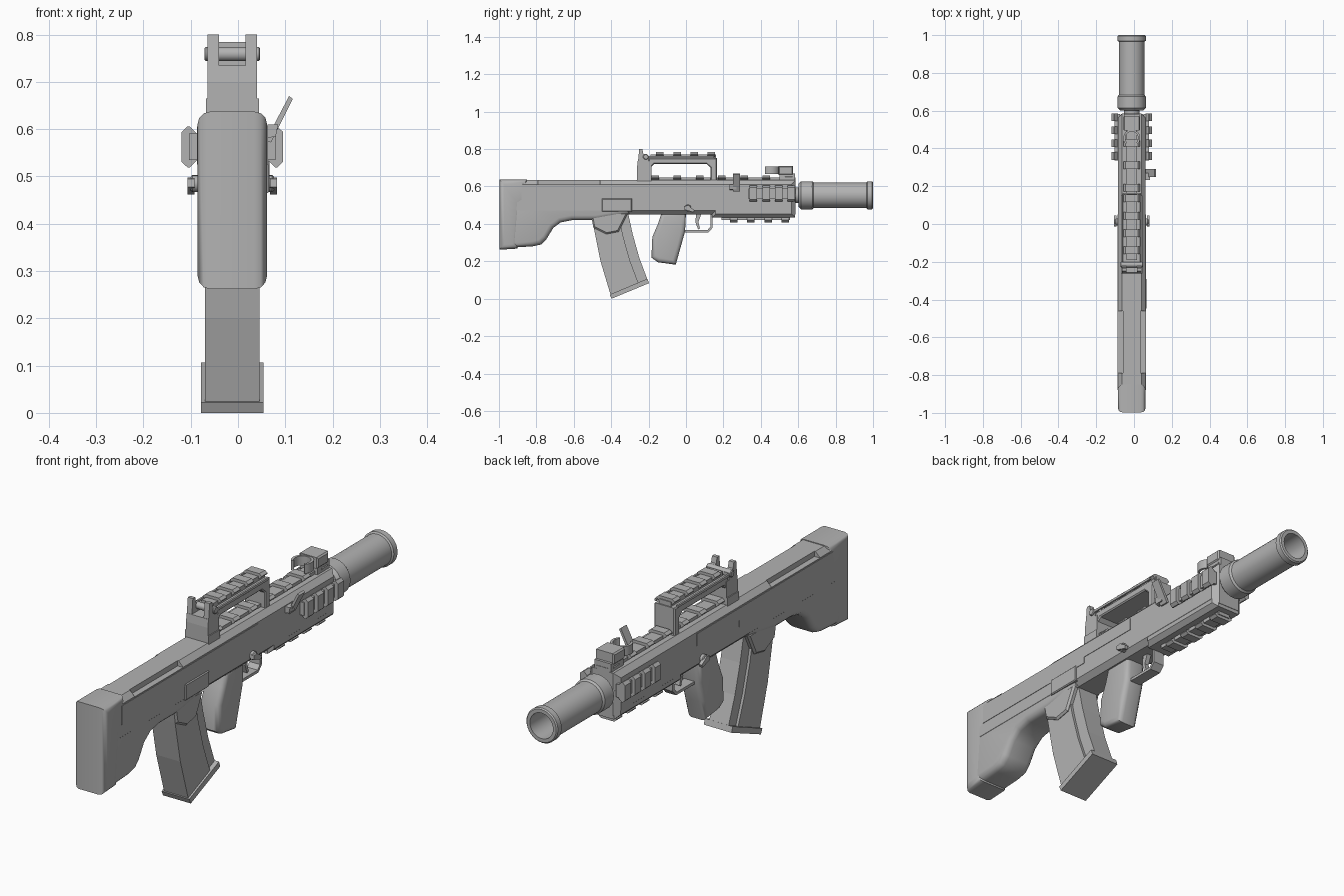
import bpy, bmesh, math
from mathutils import Vector, Matrix

cube = bpy.data.objects.get("Cube")
if cube:
    bpy.data.objects.remove(cube, do_unlink=True)

CX = -0.012   # centre plane of the rifle

grey = bpy.data.materials.new("plain grey")
grey.use_nodes = True
grey.diffuse_color = (0.45, 0.45, 0.45, 1)
grey.node_tree.nodes["Principled BSDF"].inputs["Base Color"].default_value = (0.45, 0.45, 0.45, 1)


def finish(name, bm, smooth=False):
    bmesh.ops.recalc_face_normals(bm, faces=bm.faces[:])
    mesh = bpy.data.meshes.new(name)
    bm.to_mesh(mesh)
    bm.free()
    mesh.materials.append(grey)
    ob = bpy.data.objects.new(name, mesh)
    bpy.context.collection.objects.link(ob)
    if smooth:
        bpy.ops.object.select_all(action='DESELECT')
        ob.select_set(True)
        bpy.context.view_layer.objects.active = ob
        bpy.ops.object.shade_smooth_by_angle(angle=math.radians(40))
    return ob


def add_prism(bm, pts, axis, a, b):
    """Extrude a closed 2D outline along an axis; return the rim edges."""
    def place(p, t):
        return {'x': (t, p[0], p[1]), 'y': (p[0], t, p[1]), 'z': (p[0], p[1], t)}[axis]
    ends = [[bm.verts.new(place(p, t)) for p in pts] for t in (a, b)]
    caps = [bm.faces.new(ring) for ring in ends]
    n = len(pts)
    for i in range(n):
        j = (i + 1) % n
        bm.faces.new((ends[0][i], ends[0][j], ends[1][j], ends[1][i]))
    return [e for f in caps for e in f.edges]


def prism(name, pts, axis, a, b, bevel=0, segs=1, all_edges=False, smooth=False):
    bm = bmesh.new()
    rim = add_prism(bm, pts, axis, a, b)
    bmesh.ops.recalc_face_normals(bm, faces=bm.faces[:])
    if bevel:
        bmesh.ops.bevel(bm, geom=bm.edges[:] if all_edges else rim, offset=bevel,
                        segments=segs, profile=0.5, affect='EDGES', clamp_overlap=True)
    return finish(name, bm, smooth)


def side(name, pts, half, **kw):
    """Side outline (y, z) extruded evenly about the centre plane."""
    return prism(name, pts, 'x', CX - half, CX + half, **kw)


def block(name, half, y0, y1, z0, z1, **kw):
    return side(name, [(y0, z0), (y1, z0), (y1, z1), (y0, z1)], half, **kw)


def rail(name, x, z, angle, y0, y1, first, pitch, count, tooth=0.04, height=0.027):
    """Slotted accessory rail running along y, turned about y by angle."""
    turn = Matrix.Rotation(math.radians(angle), 2)

    def section(pts):
        return [tuple(turn @ Vector(p) + Vector((x, z))) for p in pts]
    bm = bmesh.new()
    add_prism(bm, section([(-0.028, -0.01), (0.028, -0.01), (0.028, height * 0.55),
                           (-0.028, height * 0.55)]), 'y', y0, y1)
    half = [(0.026, 0), (0.043, height * 0.5), (0.043, height * 0.65), (0.032, height)]
    outline = half + [(-u, v) for u, v in reversed(half)]
    for i in range(count):
        y = first + i * pitch
        add_prism(bm, section(outline), 'y', y, y + tooth)
    return finish(name, bm)


def lathe(name, profile, z, segs=32):
    """Spin a (radius, y) profile about the bore line."""
    bm = bmesh.new()
    vs = [bm.verts.new((CX + r, y, z)) for r, y in profile]
    es = [bm.edges.new(p) for p in zip(vs, vs[1:])]
    bmesh.ops.spin(bm, geom=vs + es, cent=(CX, 0, z), axis=(0, 1, 0),
                   angle=math.tau, steps=segs, use_duplicate=False)
    bmesh.ops.remove_doubles(bm, verts=bm.verts[:], dist=0.0002)
    return finish(name, bm, True)


def pin(name, x0, x1, y, z, r, segs=16):
    pts = [(y + r * math.cos(math.tau * i / segs), z + r * math.sin(math.tau * i / segs))
           for i in range(segs)]
    return prism(name, pts, 'x', x0, x1, bevel=r * 0.2, smooth=True)


# Receiver with chamfered corners and cheek cuts
receiver = block("receiver", 0.073, -0.97, 0.585, 0.45, 0.634, bevel=0.022)
block("handguard_lower", 0.072, 0.14, 0.583, 0.435, 0.56, bevel=0.018)
bm = bmesh.new()
for s in (-1, 1):
    edge = [CX + s * 0.047, CX + s * 0.1]
    add_prism(bm, [(edge[0], -0.79), (edge[1], -0.79), (edge[1], -0.46), (edge[0], -0.46)],
              'z', 0.611, 0.7)
cutter = finish("cheek_cutter", bm)
cutter.hide_render = True
cutter.hide_set(True)
cut = receiver.modifiers.new("cheek cuts", 'BOOLEAN')
cut.operation = 'DIFFERENCE'
cut.object = cutter
side("upper_shell", [(-0.88, 0.525), (-0.24, 0.525), (-0.24, 0.553), (0.05, 0.553),
                     (0.05, 0.606), (-0.88, 0.606)], 0.075)
prism("ejection_port", [(-0.45, 0.465), (-0.29, 0.465), (-0.29, 0.535), (-0.45, 0.535)],
      'x', CX + 0.06, CX + 0.079, bevel=0.004)

# Stock and butt
side("stock_lower", [(-0.98, 0.56), (-0.98, 0.27), (-0.82, 0.28), (-0.775, 0.29),
                     (-0.745, 0.32), (-0.71, 0.378), (-0.67, 0.408), (-0.61, 0.42),
                     (-0.48, 0.42), (-0.3, 0.452), (-0.3, 0.56)],
     0.072, bevel=0.026, segs=3, smooth=True)
side("butt_cap", [(-0.998, 0.262), (-0.9, 0.268), (-0.88, 0.5), (-0.85, 0.52),
                  (-0.85, 0.637), (-0.998, 0.637)],
     0.0735, bevel=0.026, segs=3, smooth=True)

# Magazine
side("magazine_well", [(-0.51, 0.46), (-0.495, 0.38), (-0.425, 0.345), (-0.36, 0.358),
                       (-0.31, 0.46)], 0.068, bevel=0.008)
rear = [(-0.497, 0.4), (-0.457, 0.2), (-0.403, 0.02)]
front = [(-0.205, 0.1), (-0.25, 0.22), (-0.285, 0.345), (-0.31, 0.46)]
side("magazine_body", rear + [(y - 0.05, z - 0.015) for y, z in front], 0.0575)
side("magazine_front", rear + front, 0.046)
side("magazine_base", [(-0.408, 0.022), (-0.398, 0), (-0.198, 0.083), (-0.206, 0.107)], 0.066)

# Grip, trigger and guard
side("grip", [(-0.13, 0.46), (-0.15, 0.40), (-0.18, 0.33), (-0.185, 0.22), (-0.15, 0.195),
              (-0.055, 0.182), (-0.03, 0.27), (-0.005, 0.36), (0.0, 0.46)],
     0.048, bevel=0.022, segs=3, smooth=True)
side("trigger_guard", [(-0.02, 0.355), (0.12, 0.355), (0.143, 0.38), (0.143, 0.46),
                       (0.131, 0.46), (0.131, 0.385), (0.115, 0.367), (-0.02, 0.367)], 0.025)
side("trigger", [(0.055, 0.46), (0.05, 0.41), (0.065, 0.37), (0.075, 0.375),
                 (0.066, 0.41), (0.085, 0.46)], 0.01)

# Fire selectors on both sides
for s, label in ((-1, "right"), (1, "left")):
    x0, x1 = sorted((CX + s * 0.06, CX + s * 0.088))
    pin(label + "_selector_hub", x0, x1, 0.01, 0.485, 0.018)
    x0, x1 = sorted((CX + s * 0.08, CX + s * 0.095))
    prism(label + "_selector_lever", [(-0.01, 0.495), (-0.012, 0.478), (0.04, 0.462),
                                      (0.045, 0.475), (0.01, 0.498)], 'x', x0, x1)

# Rails
rail("top_rail", CX, 0.633, 0, -0.2, 0.585, -0.185, 0.119, 7)
rail("bottom_rail", CX, 0.435, 180, 0.19, 0.555, 0.235, 0.092, 4)
rail("left_rail", CX + 0.073, 0.5625, -90, 0.335, 0.583, 0.34, 0.068, 4, height=0.034)
rail("right_rail", CX - 0.073, 0.5625, 90, 0.335, 0.583, 0.34, 0.068, 4, height=0.034)
rail("handle_rail", CX, 0.757, 0, -0.19, 0.16, -0.16, 0.092, 4)

# Carry handle with the rear sight
side("handle_rear_block", [(-0.262, 0.625), (-0.185, 0.625), (-0.185, 0.735), (-0.215, 0.735),
                           (-0.258, 0.735), (-0.262, 0.70)], 0.052)
block("handle_rear_foot", 0.056, -0.262, -0.185, 0.62, 0.665)
side("handle_bar", [(-0.2, 0.69), (-0.17, 0.72), (0.11, 0.72), (0.132, 0.70), (0.132, 0.625),
                    (0.165, 0.625), (0.165, 0.752), (-0.2, 0.752)], 0.05, bevel=0.005)
for s, label in ((-1, "right"), (1, "left")):
    x0, x1 = sorted((CX + s * 0.028, CX + s * 0.052))
    prism(label + "_sight_ear", [(-0.258, 0.72), (-0.2, 0.72), (-0.2, 0.765), (-0.228, 0.775),
                                 (-0.234, 0.8), (-0.25, 0.8)], 'x', x0, x1)
    x0, x1 = sorted((CX + s * 0.048, CX + s * 0.056))
    prism(label + "_handle_rod", [(-0.2, 0.752), (0.15, 0.752), (0.15, 0.762), (-0.2, 0.762)],
          'x', x0, x1)
pin("sight_pin", CX - 0.059, CX + 0.059, -0.215, 0.759, 0.015)

# Front sight block with an open hoop
block("front_sight_base", 0.04, 0.5, 0.583, 0.63, 0.67)
block("front_sight_block", 0.045, 0.495, 0.572, 0.662, 0.71, bevel=0.006)
arc = [math.radians(-45 + 270 * i / 18) for i in range(19)]
hoop = [(CX + r * math.cos(a), 0.455 + r * math.sin(a))
        for r, angles in ((0.045, arc), (0.034, arc[::-1])) for a in angles]
prism("front_sight_hoop", hoop, 'z', 0.666, 0.706, smooth=True)

# Cocking handle on the left
prism("cocking_lever", [(0.058, 0.575), (0.07, 0.572), (0.116, 0.664), (0.108, 0.67)],
      'y', 0.25, 0.29)
prism("cocking_hook", [(0.058, 0.58), (0.08, 0.585), (0.085, 0.61), (0.062, 0.61)],
      'y', 0.232, 0.27)

# Barrel neck and hollow suppressor
lathe("suppressor", [(0, 0.56), (0.042, 0.56), (0.042, 0.602), (0.062, 0.602), (0.075, 0.615),
                     (0.075, 0.675), (0.068, 0.683), (0.068, 0.965), (0.075, 0.97),
                     (0.075, 0.995), (0.07, 1.0), (0.055, 1.0), (0.055, 0.7), (0, 0.7)], 0.553)
